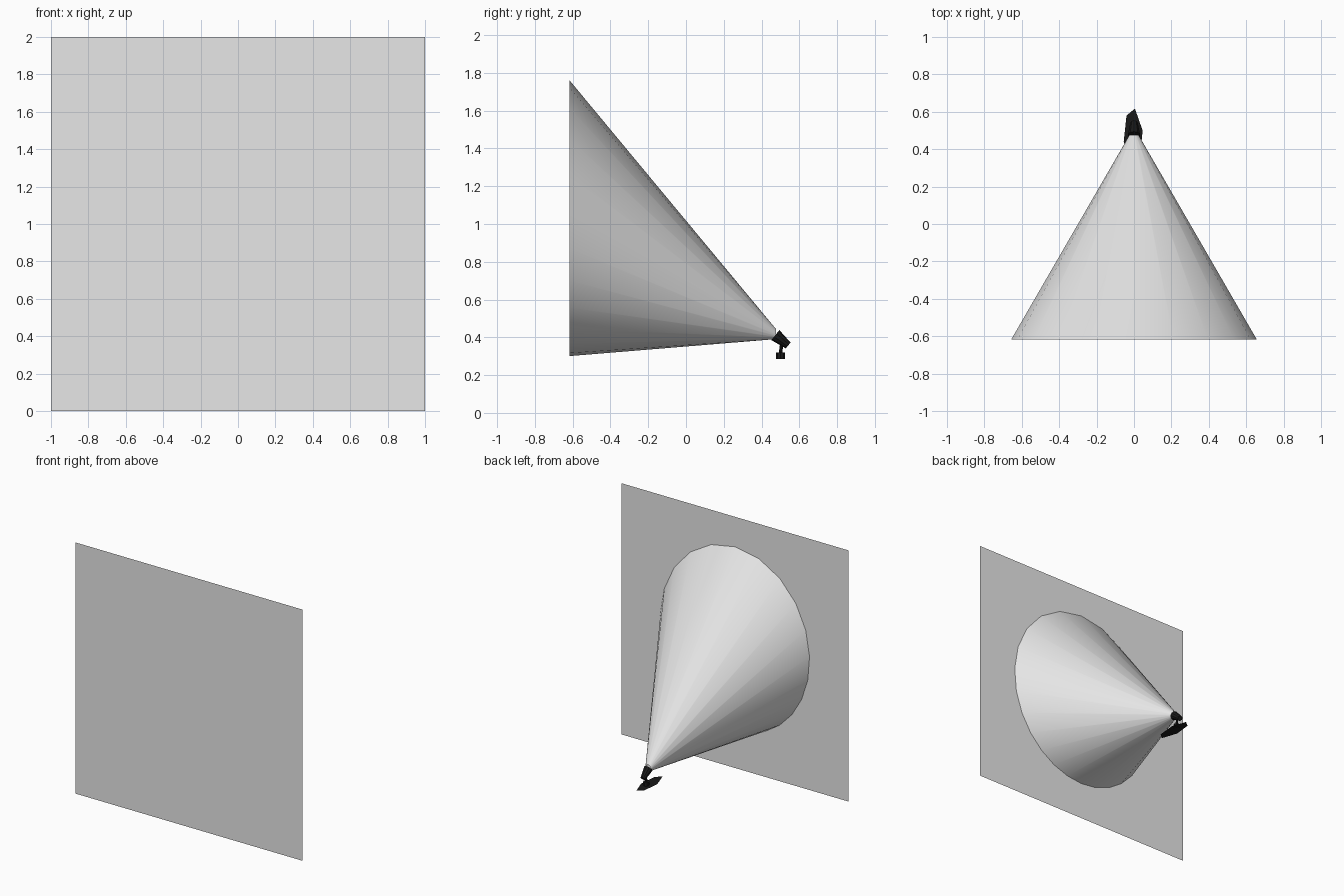
import bpy, bmesh, math
from mathutils import Vector

if "Cube" in bpy.data.objects:
    bpy.data.objects.remove(bpy.data.objects["Cube"])

WALL_Y = -0.617


def material(name, value):
    m = bpy.data.materials.new(name)
    m.diffuse_color = (value, value, value, 1)
    m.use_nodes = True
    m.node_tree.nodes["Principled BSDF"].inputs["Base Color"].default_value = m.diffuse_color
    return m


GREY = material("light_grey", 0.8)
BLACK = material("black", 0.01)


def make(name, verts, faces, mat, smooth=False):
    mesh = bpy.data.meshes.new(name)
    mesh.from_pydata([tuple(v) for v in verts], [], faces)
    mesh.materials.append(mat)
    for p in mesh.polygons:
        p.use_smooth = smooth
    ob = bpy.data.objects.new(name, mesh)
    bpy.context.collection.objects.link(ob)
    return ob


def rod(name, a, b, r1, r2, sides, mat):
    """Tapered cylinder from point a to point b."""
    a, b = Vector(a), Vector(b)
    bm = bmesh.new()
    bmesh.ops.create_cone(bm, cap_ends=True, segments=sides,
                          radius1=r1, radius2=r2, depth=(b - a).length)
    ob = make(name, [], [], mat)
    bm.to_mesh(ob.data)
    bm.free()
    ob.location = (a + b) / 2
    ob.rotation_mode = 'QUATERNION'
    ob.rotation_quaternion = Vector((0, 0, 1)).rotation_difference((b - a).normalized())
    return ob


# Wall panel: a single sheet facing the front
make("wall_panel", [(-1, WALL_Y, 0), (1, WALL_Y, 0), (1, WALL_Y, 2), (-1, WALL_Y, 2)],
     [(0, 1, 2, 3)], GREY)

# Light beam: round cone tilted upward, cut by the wall plane and near the lamp
apex = Vector((0, 0.518, 0.394))
tilt, spread, n = math.radians(22.8), math.tan(math.radians(27.5)), 24
axis = Vector((0, -math.cos(tilt), math.sin(tilt)))
up = Vector((0, math.sin(tilt), math.cos(tilt)))
side = Vector((1, 0, 0))
verts = []
for plane_y in (0.477, WALL_Y):
    for i in range(n):
        t = 2 * math.pi * i / n
        d = axis + spread * (math.cos(t) * up + math.sin(t) * side)
        verts.append(apex + d * ((plane_y - apex.y) / d.y))
faces = [(i, n + i, n + (i + 1) % n, (i + 1) % n) for i in range(n)]
beam = make("light_beam", verts, faces, GREY, smooth=True)
bm = bmesh.new()
bm.from_mesh(beam.data)
bmesh.ops.recalc_face_normals(bm, faces=bm.faces)
# outward means the top of the cone faces up
top = max(bm.faces, key=lambda f: f.calc_center_median().z)
if top.normal.z < 0:
    bmesh.ops.reverse_faces(bm, faces=bm.faces)
bm.to_mesh(beam.data)
bm.free()

# Lamp head, stem and foot
rod("lamp_head", (0, 0.473, 0.412), (0, 0.541, 0.357), 0.034, 0.02, 10, BLACK)
rod("lamp_stem", (0, 0.5, 0.315), (0, 0.508, 0.375), 0.009, 0.009, 8, BLACK)
rod("lamp_foot", (0, 0.5, 0.286), (0, 0.5, 0.32), 0.023, 0.023, 8, BLACK)

# Thin pointed base plate
outline = [(0.005, 0.617), (-0.04, 0.58), (-0.055, 0.44),
           (-0.012, 0.313), (0.032, 0.35), (0.046, 0.5)]
make("base_plate", [(x, y, 0.29) for x, y in outline], [tuple(range(6))], BLACK)
